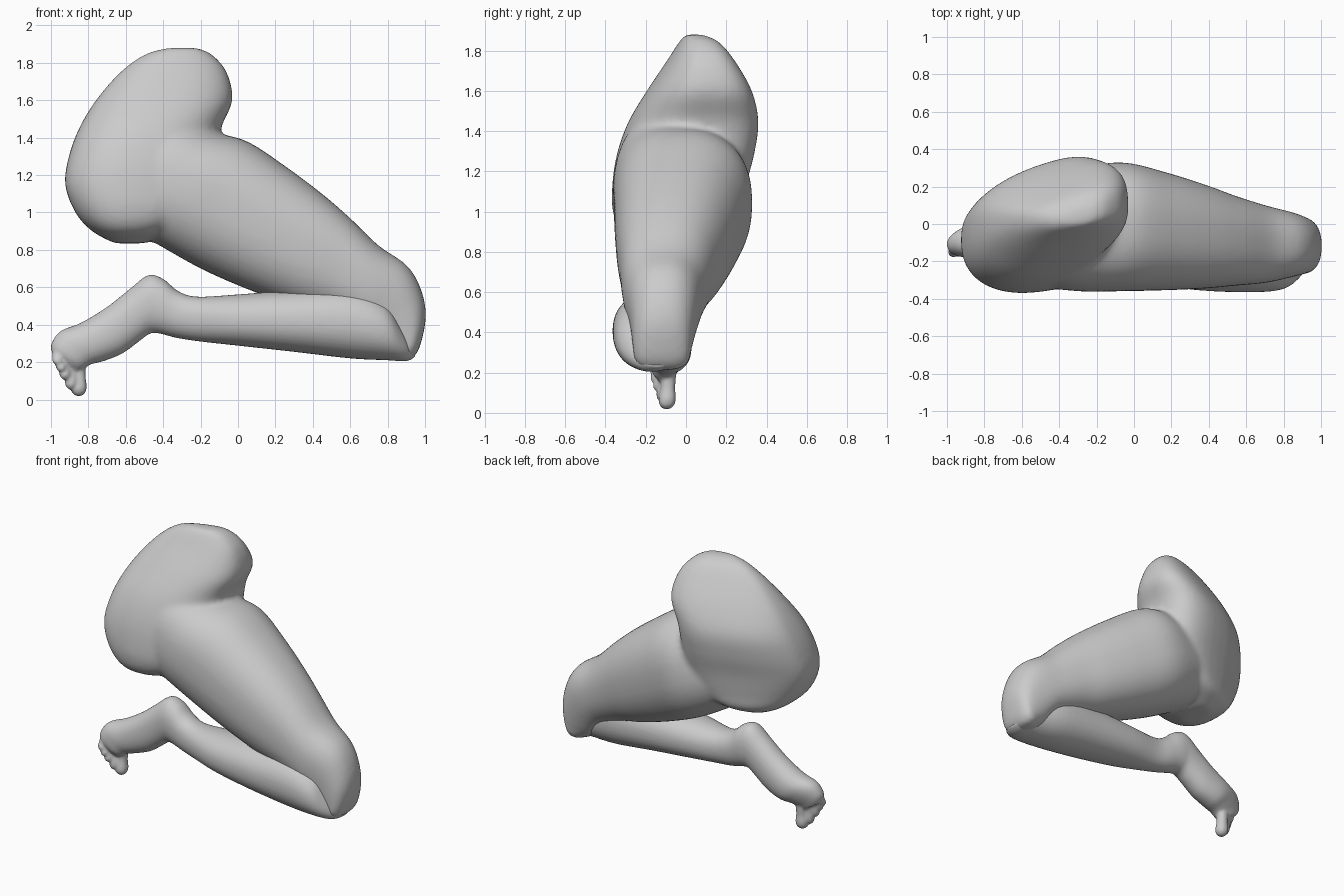
import bpy, bmesh, math
from mathutils import Vector


def catmull(a, b, c, d, t):
    return 0.5 * (2*b + (c-a)*t + (2*a-5*b+4*c-d)*t*t + (3*b-a-3*c+d)*t**3)


def loft(bm, sections, shear=0.0, inner_shear=0.0, inner_power=0.92, n=40, steps=5, power=0.92):
    """Section: upper x, z, lower x, z, y min, y max."""
    rows = []
    for i in range(len(sections) - 1):
        p = [sections[max(0, min(len(sections)-1, i+k))] for k in (-1, 0, 1, 2)]
        for s in range(steps):
            rows.append([catmull(*q, s/steps) for q in zip(*p)])
    rows.append(list(sections[-1]))
    rings = []
    for x0, z0, x1, z1, y0, y1 in rows:
        c = Vector(((x0+x1)/2, (y0+y1)/2, (z0+z1)/2))
        u = Vector(((x0-x1)/2, 0, (z0-z1)/2))
        ring = []
        for k in range(n):
            a = 2*math.pi*k/n
            ca, sa = math.cos(a), math.sin(a)
            ca = math.copysign(abs(ca)**power, ca)
            sa = math.copysign(abs(sa)**(inner_power if sa > 0 else power), sa)
            v = c + u*ca + Vector((0, (y1-y0)/2*sa, 0))
            v.y += (shear + inner_shear*max(0, sa))*u.x*ca
            ring.append(bm.verts.new(v))
        rings.append(ring)
    faces = [bm.faces.new(rings[0]), bm.faces.new(rings[-1][::-1])]
    for a, b in zip(rings, rings[1:]):
        for k in range(n):
            faces.append(bm.faces.new((a[k], b[k], b[(k+1) % n], a[(k+1) % n])))
    bmesh.ops.recalc_face_normals(bm, faces=faces)


def finish(bm, name, voxel, smooth):
    me = bpy.data.meshes.new(name)
    bm.to_mesh(me)
    bm.free()
    ob = bpy.data.objects.new(name, me)
    bpy.context.collection.objects.link(ob)
    r = ob.modifiers.new("blend", 'REMESH')
    r.mode = 'VOXEL'
    r.voxel_size = voxel
    r.use_smooth_shade = True
    s = ob.modifiers.new("soften", 'SMOOTH')
    s.factor = 0.5
    s.iterations = smooth
    return ob


# hip and buttock: horizontal sections
bm = bmesh.new()
hip = [
    (1.88, -.38, -.22, .00, .07), (1.845, -.50, -.14, -.03, .14),
    (1.75, -.63, -.06, -.09, .21), (1.60, -.76, -.03, -.19, .29),
    (1.45, -.85, -.09, -.28, .325), (1.30, -.905, -.10, -.335, .305),
    (1.15, -.925, -.10, -.36, .265), (1.0, -.87, -.18, -.36, .235),
    (.90, -.78, -.34, -.31, .20), (.835, -.66, -.50, -.16, .08)]
loft(bm, [(x1, z, x0, z, y0, y1) for z, x0, x1, y0, y1 in hip],
     shear=.10, inner_shear=.22, inner_power=.7, power=.85)

# thigh and kneecap
loft(bm, [
    (-.56, 1.50, -.82, 1.10, -.22, .12), (-.34, 1.50, -.66, .95, -.325, .22),
    (-.13, 1.43, -.45, .84, -.36, .29),
    (.05, 1.38, -.20, .70, -.36, .33), (.25, 1.25, .05, .59, -.355, .28),
    (.45, 1.10, .30, .50, -.345, .21), (.60, .97, .48, .45, -.33, .15),
    (.75, .825, .65, .38, -.315, .10), (.90, .72, .72, .31, -.29, .07),
    (.975, .60, .75, .27, -.275, .05), (1.005, .45, .80, .235, -.265, .03),
    (.975, .29, .86, .215, -.25, .01), (.94, .225, .90, .21, -.19, -.05)],
    power=.85, inner_power=.85)
finish(bm, "hip_and_thigh", .016, 12)

# calf, heel and sole
bm = bmesh.new()
loft(bm, [
    (.92, .30, .95, .23, -.21, -.07), (.86, .42, .90, .205, -.29, -.04),
    (.78, .525, .80, .21, -.35, -.01), (.60, .595, .60, .22, -.365, .03),
    (.30, .585, .30, .255, -.35, .03), (.0, .562, .0, .288, -.30, .02),
    (-.22, .55, -.20, .31, -.23, .0), (-.32, .58, -.33, .33, -.20, .01),
    (-.40, .645, -.43, .355, -.19, .02), (-.48, .665, -.475, .35, -.185, .02),
    (-.58, .59, -.53, .31, -.18, .02), (-.70, .495, -.62, .245, -.18, .025),
    (-.84, .41, -.72, .205, -.18, .025), (-.95, .365, -.78, .19, -.18, -.005),
    (-1.0, .29, -.82, .17, -.175, -.04), (-.985, .23, -.85, .15, -.15, -.06)])

# toes: base x, z, y, tip x, z, y, radius
for bx, bz, by, x, z, y, r in [
        (-.85, .21, -.085, -.852, .042, -.095, .043),
        (-.89, .23, -.10, -.893, .075, -.115, .034),
        (-.925, .25, -.11, -.925, .125, -.135, .031),
        (-.955, .27, -.115, -.945, .165, -.15, .029),
        (-.97, .29, -.12, -.965, .20, -.155, .028)]:
    d = Vector((x-bx, 0, z-bz)).normalized()
    p = Vector((-d.z, 0, d.x))
    sec = []
    for t, k in [(0, .9), (.5, .85), (.8, 1.0), (1.0, .9), (1.14, .4)]:
        cx, cy, cz = bx+(x-bx)*t, by+(y-by)*t, bz+(z-bz)*t
        q = p*r*k
        sec.append((cx+q.x, cz+q.z, cx-q.x, cz-q.z, cy-r*k, cy+r*k))
    loft(bm, sec, n=16)
finish(bm, "lower_leg_and_foot", .009, 6)
